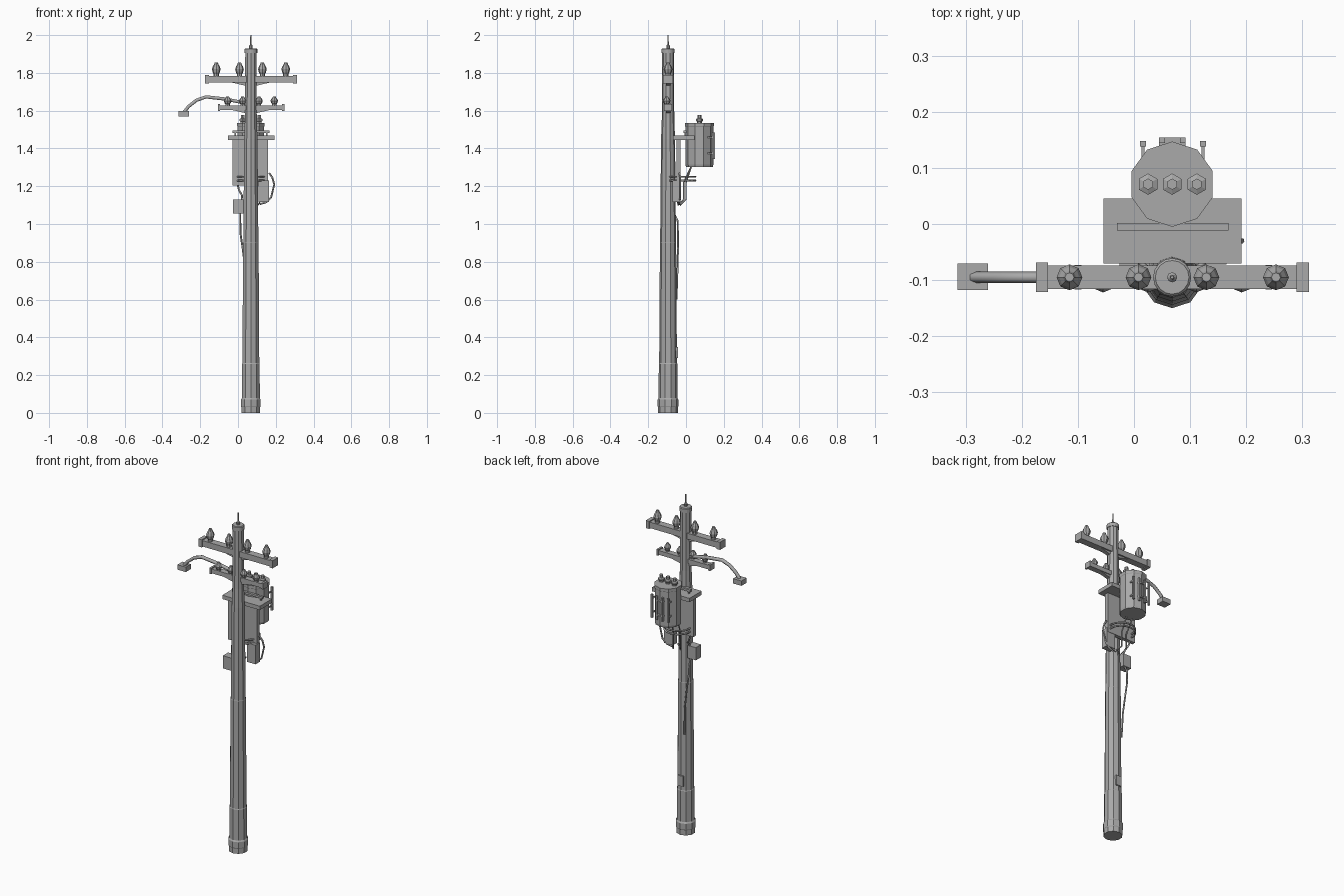
import bpy, bmesh, math
from mathutils import Vector

if "Cube" in bpy.data.objects:
    bpy.data.objects.remove(bpy.data.objects["Cube"])

PX, PY = 0.068, -0.095   # pole axis

grey = bpy.data.materials.new("plain grey")
grey.diffuse_color = (0.4, 0.4, 0.4, 1)
grey.use_nodes = True
grey.node_tree.nodes["Principled BSDF"].inputs["Base Color"].default_value = grey.diffuse_color


def add_object(name, bm):
    bmesh.ops.recalc_face_normals(bm, faces=bm.faces)
    mesh = bpy.data.meshes.new(name)
    bm.to_mesh(mesh)
    bm.free()
    mesh.materials.append(grey)
    ob = bpy.data.objects.new(name, mesh)
    bpy.context.collection.objects.link(ob)
    return ob


def box(name, x, y, z):
    """Box from (min, max) pairs."""
    bm = bmesh.new()
    bmesh.ops.create_cube(bm, size=1)
    for v in bm.verts:
        v.co = Vector([(a + b) / 2 + c * (b - a) for c, (a, b) in zip(v.co, (x, y, z))])
    return add_object(name, bm)


def lathe(name, x, y, profile, sides):
    """Faceted turned solid from (radius, z) pairs, with a corner facing the front."""
    bm = bmesh.new()
    rings = []
    for r, z in profile:
        rings.append([bm.verts.new((x + r * math.sin(2 * math.pi * i / sides),
                                    y - r * math.cos(2 * math.pi * i / sides), z))
                      for i in range(sides)])
    for a, b in zip(rings, rings[1:]):
        for i in range(sides):
            j = (i + 1) % sides
            bm.faces.new((a[i], a[j], b[j], b[i]))
    bm.faces.new(rings[0])
    bm.faces.new(rings[-1])
    return add_object(name, bm)


def tube(name, points, radius, resolution=1, cyclic=False):
    """Round bar along a path, converted to a mesh."""
    cu = bpy.data.curves.new(name, 'CURVE')
    cu.dimensions = '3D'
    cu.bevel_depth = radius
    cu.bevel_resolution = resolution
    cu.use_fill_caps = True
    sp = cu.splines.new('POLY')
    sp.points.add(len(points) - 1)
    for p, co in zip(sp.points, points):
        p.co = (*co, 1)
    sp.use_cyclic_u = cyclic
    temp = bpy.data.objects.new(name + "_path", cu)
    bpy.context.collection.objects.link(temp)
    bpy.context.view_layer.update()
    bm = bmesh.new()
    mesh = temp.to_mesh()
    bm.from_mesh(mesh)
    temp.to_mesh_clear()
    bpy.data.objects.remove(temp)
    return add_object(name, bm)


# Pole with base collar, seams and top cap
lathe("pole", PX, PY, [(0.052, 0), (0.052, 0.03), (0.055, 0.035), (0.055, 0.07), (0.050, 0.078),
                       (0.049, 0.26), (0.047, 0.263), (0.043, 0.9), (0.042, 0.903),
                       (0.037, 1.45), (0.033, 1.56), (0.031, 1.91)], 10)
lathe("pole_cap", PX, PY, [(0.034, 1.905), (0.034, 1.926), (0.030, 1.93)], 16)
lathe("spike", PX, PY, [(0.009, 1.925), (0.009, 1.945), (0.004, 1.95), (0.003, 2.0)], 8)
box("service_hatch", (PX - 0.018, PX + 0.018), (PY + 0.035, PY + 0.052), (0.29, 0.35))


def insulator(name, x, y, z, h, r):
    lathe(name, x, y, [(r * 0.6, z - 0.002), (r * 0.6, z + h * 0.15), (r * 0.8, z + h * 0.25),
                       (r, z + h * 0.5), (r * 0.8, z + h * 0.7), (r * 0.5, z + h * 0.85),
                       (r * 0.35, z + h)], 8)


def crossarm(name, x0, x1, z0, z1, depth, cap, spots, h, r):
    """Bar with end plates, struts underneath and a row of insulators."""
    d = depth / 2
    box(name + "_bar", (x0, x1), (PY - d, PY + d), (z0, z1))
    for side, x in (("left", x0), ("right", x1)):
        box(f"{name}_{side}_end", (x - cap / 2, x + cap / 2),
            (PY - d - 0.005, PY + d + 0.005), (z0 - 0.004, z1 + 0.006))
    for s in (-1, 1):
        bm = bmesh.new()
        verts = [bm.verts.new((PX + s * px, PY + dy, pz)) for dy in (-0.012, 0.012)
                 for px, pz in ((0.02, z0 + 0.003), (0.11, z0 + 0.003), (0.02, z0 - 0.018))]
        bmesh.ops.convex_hull(bm, input=verts)
        add_object(name + "_strut", bm)
    for x in spots:
        insulator(name + "_insulator", x, PY - (0.007 if h < 0.06 else 0), z1, h, r)


crossarm("upper_crossarm", -0.164, 0.301, 1.748, 1.783, 0.042, 0.022,
         (-0.115, 0.008, 0.129, 0.253), 0.073, 0.023)
crossarm("lower_crossarm", -0.100, 0.240, 1.603, 1.628, 0.034, 0.012,
         (-0.055, 0.025, 0.111, 0.192), 0.048, 0.020)

# Street lamp
tube("lamp_arm", [(0.06, PY, 1.635), (0.0, PY, 1.648), (-0.07, PY, 1.662), (-0.17, PY, 1.673),
                  (-0.22, PY, 1.655), (-0.262, PY, 1.622), (-0.285, PY, 1.592)], 0.010)
box("lamp_head", (-0.315, -0.26), (-0.118, -0.07), (1.568, 1.597))

# Transformer tank, lid rim and bushings
TX, TY = 0.068, 0.071
lathe("transformer_tank", TX, TY, [(0.071, 1.303), (0.074, 1.315), (0.074, 1.515),
                                   (0.076, 1.518), (0.076, 1.535)], 10)
for x in (0.025, 0.068, 0.112):
    lathe("bushing", x, TY, [(0.014, 1.533), (0.014, 1.542), (0.019, 1.546), (0.019, 1.556),
                             (0.010, 1.560), (0.010, 1.577)], 6)

# Cooling bars behind the tank
for x, y in ((0.016, 0.143), (0.05, 0.149), (0.087, 0.149), (0.123, 0.143)):
    box("cooling_bar", (x - 0.005, x + 0.005), (y - 0.005, y + 0.005), (1.345, 1.485))
for z in (1.37, 1.455):
    box("cooling_bar_bracket", (0.045, 0.092), (0.138, 0.154), (z, z + 0.008))
    for x in (0.016, 0.123):
        box("cooling_bar_stub", (x - 0.003, x + 0.003), (0.115, 0.142), (z, z + 0.008))

# Platform, rail and backing panel
box("platform", (-0.054, 0.192), (-0.07, 0.045), (1.445, 1.468))
box("platform_rail", (-0.03, 0.168), (-0.012, 0.002), (1.482, 1.494))
for x in (-0.015, 0.153):
    box("rail_post", (x - 0.004, x + 0.004), (-0.009, -0.001), (1.465, 1.485))
box("backing_panel", (-0.03, 0.16), (-0.05, -0.028), (1.205, 1.447))

# Hoops below the tank
for z in (1.23, 1.25):
    tube("hoop", [(PX + 0.075 * math.cos(a), -0.022 + 0.072 * math.sin(a), z)
                  for a in [2 * math.pi * i / 16 for i in range(16)]], 0.005, cyclic=True)

# Switch boxes
box("right_switch_box", (0.108, 0.165), (-0.072, -0.03), (1.117, 1.23))
box("left_switch_box", (-0.026, 0.028), (-0.105, -0.055), (1.055, 1.13))

# Cables
tube("right_cable", [(0.165, -0.035, 1.27), (0.182, -0.03, 1.245), (0.192, -0.03, 1.21),
                     (0.175, -0.03, 1.14), (0.15, -0.035, 1.115), (0.115, -0.04, 1.105)], 0.005)
tube("left_cable", [(-0.002, -0.035, 1.21), (0.005, -0.04, 1.18), (0.022, -0.05, 1.15),
                    (0.018, -0.07, 1.12)], 0.005)
tube("drop_cable", [(0.012, -0.065, 1.06), (0.012, -0.045, 1.02), (0.013, -0.042, 0.95),
                    (0.025, -0.042, 0.87), (0.04, -0.045, 0.75), (0.045, -0.05, 0.6)], 0.005)
for x, y in ((0.045, -0.012), (0.085, 0.0)):
    tube("tank_lead", [(x - 0.01, 0.03, 1.31), (x, y, 1.22), (x, y, 1.13),
                       (x + 0.02, y - 0.03, 1.10), (x + 0.04, -0.045, 1.13)], 0.004)
